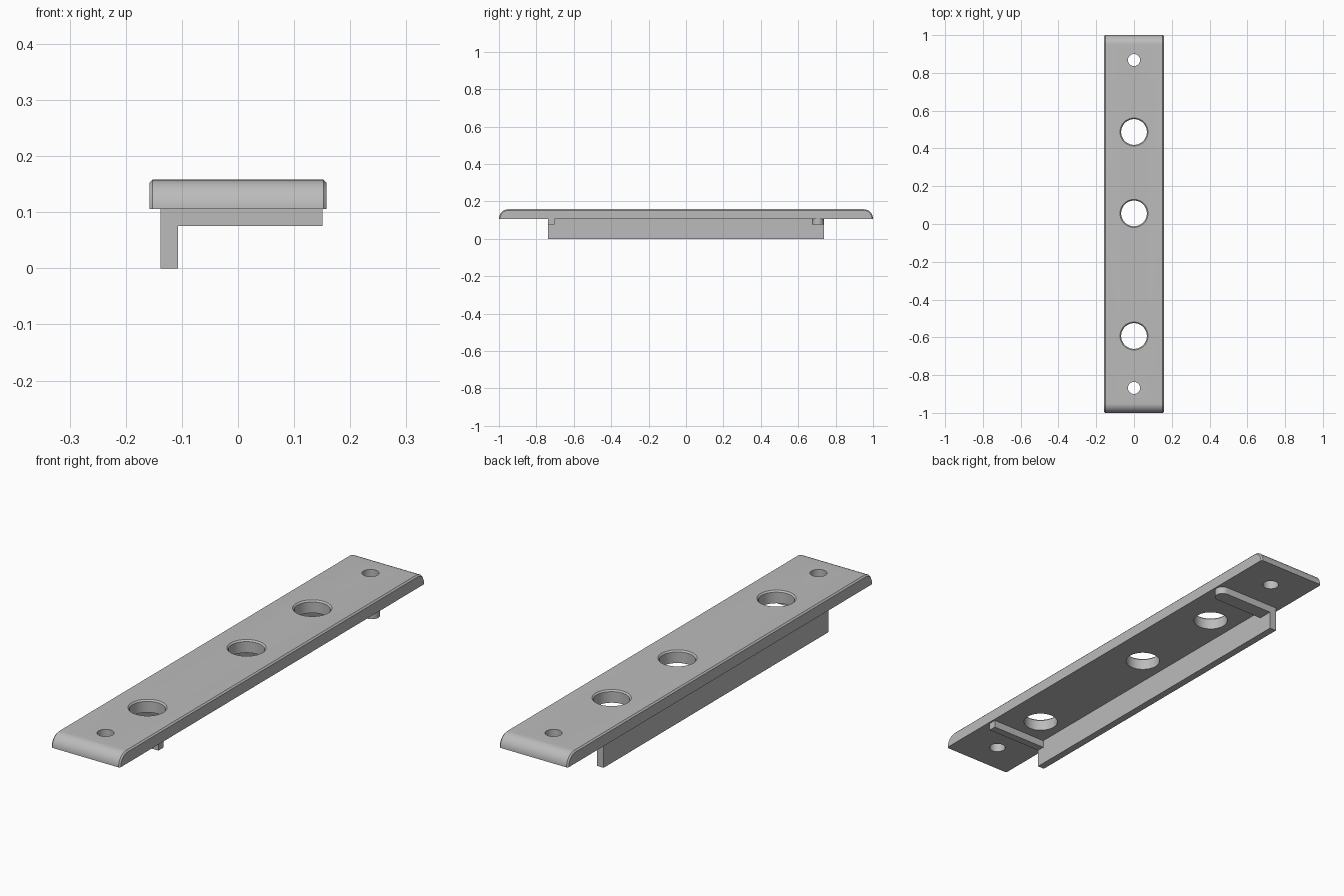
import bpy, bmesh
from math import sin, cos, pi

cube = bpy.data.objects.get("Cube")
if cube:
    bpy.data.objects.remove(cube, do_unlink=True)

TOP, UNDER = 0.158, 0.106        # plate top and underside
HALF_W, CHAMFER, ROUND = 0.158, 0.006, 0.05

grey = bpy.data.materials.new("plain grey")
grey.use_nodes = True
grey.diffuse_color = (0.5, 0.5, 0.5, 1)
grey.node_tree.nodes["Principled BSDF"].inputs["Base Color"].default_value = (0.5, 0.5, 0.5, 1)


def loft(name, rings):
    """Skin a row of equal-length closed rings and cap both ends."""
    bm = bmesh.new()
    rows = [[bm.verts.new(p) for p in ring] for ring in rings]
    n = len(rows[0])
    for a, b in zip(rows, rows[1:]):
        for i in range(n):
            j = (i + 1) % n
            bm.faces.new((a[i], a[j], b[j], b[i]))
    bm.faces.new(rows[0])
    bm.faces.new(rows[-1])
    bmesh.ops.recalc_face_normals(bm, faces=bm.faces[:])
    mesh = bpy.data.meshes.new(name)
    bm.to_mesh(mesh)
    bm.free()
    obj = bpy.data.objects.new(name, mesh)
    mesh.materials.append(grey)
    bpy.context.collection.objects.link(obj)
    return obj


def prism(name, outline, z0, z1):
    return loft(name, [[(x, y, z) for x, y in outline] for z in (z0, z1)])


def rect(x0, x1, y0, y1):
    return [(x0, y0), (x1, y0), (x1, y1), (x0, y1)]


def select_only(obj):
    bpy.ops.object.select_all(action='DESELECT')
    obj.select_set(True)
    bpy.context.view_layer.objects.active = obj


# Plate: side outline with rounded ends, chamfered along both long sides
def plate_ring(x, inset):
    r, arc = ROUND - inset, [i * pi / 24 for i in range(13)]
    half = [(1 - ROUND + r * cos(a), TOP - ROUND + r * sin(a)) for a in arc]
    half = [(1 - inset, UNDER)] + half
    return [(x, y, z) for y, z in half] + [(x, -y, z) for y, z in reversed(half)]


plate = loft("plate", [plate_ring(-HALF_W, CHAMFER), plate_ring(-HALF_W + CHAMFER, 0),
                       plate_ring(HALF_W - CHAMFER, 0), plate_ring(HALF_W, CHAMFER)])


# Holes: large ones with a chamfered rim, small plain screw holes
def drill(y, radius, rim):
    steps = [(UNDER - 0.05, radius), (TOP - rim, radius),
             (TOP, radius + rim), (TOP + 0.05, radius + rim)]
    cutter = loft("hole_cutter", [[(r * cos(i * pi / 24), y + r * sin(i * pi / 24), z)
                                   for i in range(48)] for z, r in steps])
    cutter.hide_render = True
    mod = plate.modifiers.new("hole", 'BOOLEAN')
    mod.operation, mod.solver, mod.object = 'DIFFERENCE', 'EXACT', cutter
    select_only(plate)
    bpy.ops.object.modifier_apply(modifier=mod.name)
    bpy.data.objects.remove(cutter, do_unlink=True)


for y in (0.487, 0.056, -0.593):
    drill(y, 0.068, 0.006)
for y in (0.868, -0.868):
    drill(y, 0.032, 0)

# Long flange hanging under one side
WALL_OUT, WALL_IN, END, RIB_Z, RIB_TIP = -0.138, -0.107, 0.737, 0.075, 0.151
prism("flange", rect(WALL_OUT, WALL_IN, -END, END), 0, UNDER)

# Cross ribs: square one in front, round-tipped one at the back
prism("front_rib", rect(WALL_IN, RIB_TIP, -END, -0.704), RIB_Z, UNDER)
r = (END - 0.675) / 2
tip = [(RIB_TIP - r + r * cos(a), END - r + r * sin(a))
       for a in (-pi / 2 + i * pi / 16 for i in range(17))]
back_rib = prism("back_rib", [(WALL_IN, END - 2 * r)] + tip + [(WALL_IN, END)], RIB_Z, UNDER)

for obj in (plate, back_rib):
    select_only(obj)
    bpy.ops.object.shade_smooth_by_angle()
